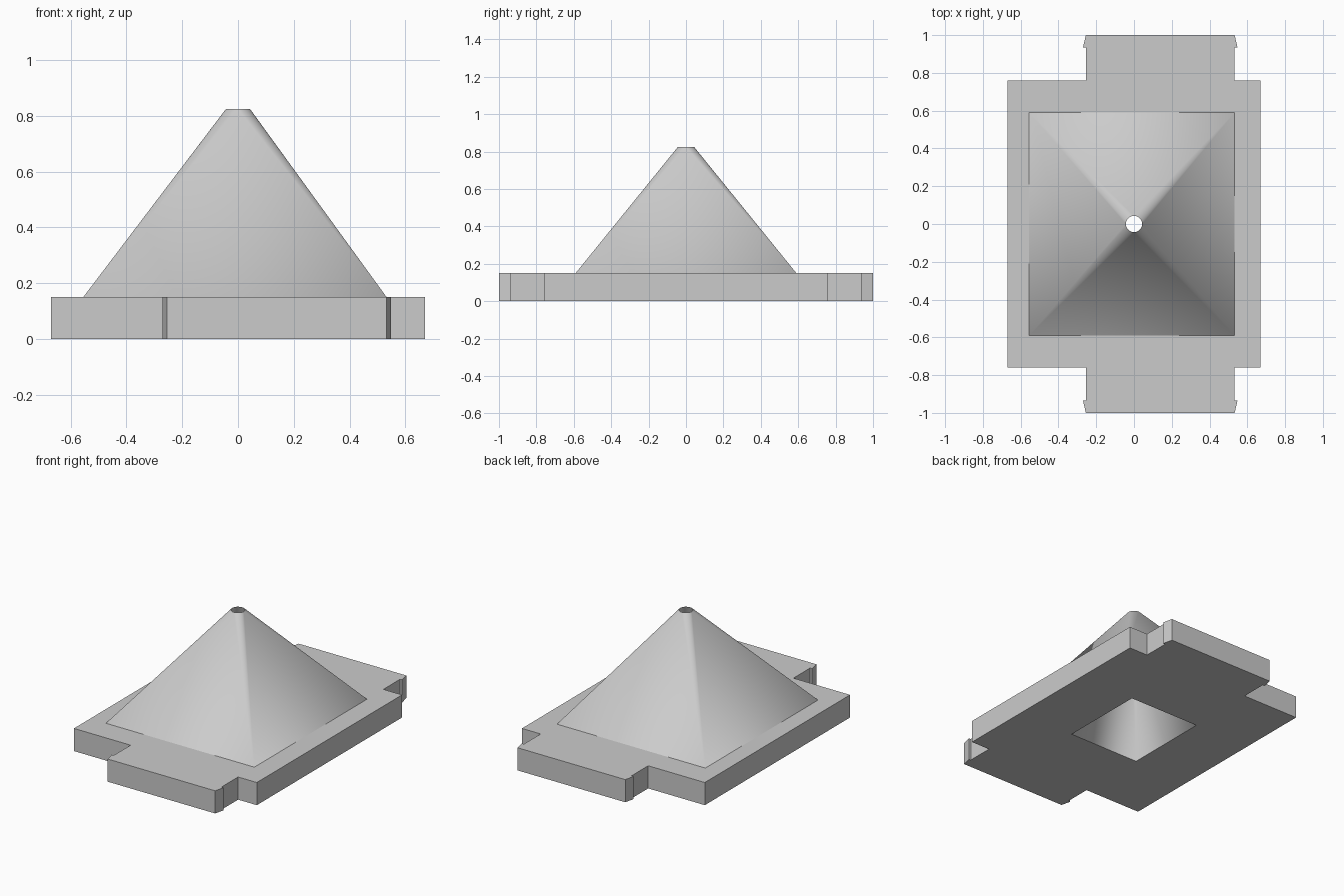
import bpy, bmesh, math

cube = bpy.data.objects.get("Cube")
if cube:
    bpy.data.objects.remove(cube, do_unlink=True)

PLATE_TOP, RIM_Z, RIM_R = 0.15, 0.825, 0.043
ARC = 10  # rim segments per quarter

grey = bpy.data.materials.new("light grey")
grey.use_nodes = True
colour = (0.6, 0.6, 0.6, 1)
grey.diffuse_color = colour
grey.node_tree.nodes["Principled BSDF"].inputs["Base Color"].default_value = colour

bm = bmesh.new()


def loop(points, z):
    """Closed ring of vertices and edges."""
    verts = [bm.verts.new((x, y, z)) for x, y in points]
    edges = [bm.edges.new((v, verts[(i + 1) % len(verts)])) for i, v in enumerate(verts)]
    return verts, edges


def rectangle(x0, x1, y):
    return [(x1, y), (x0, y), (x0, -y), (x1, -y)]


def loft(corners, rim):
    """Rectangle to circle: a fan at each corner, a flat triangle on each side."""
    n = len(rim)
    for k, corner in enumerate(corners):
        for i in range(k * ARC, (k + 1) * ARC):
            bm.faces.new((corner, rim[(i + 1) % n], rim[i]))
        bm.faces.new((corner, corners[(k + 1) % 4], rim[(k + 1) * ARC % n]))


# Plate outline: front half with a barbed tab, mirrored to the back
front = [(-0.67, -0.76), (-0.255, -0.76), (-0.255, -0.935), (-0.27, -0.935),
         (-0.255, -1), (0.533, -1), (0.548, -0.935), (0.533, -0.935),
         (0.533, -0.76), (0.67, -0.76)]
outline = front + [(x, -y) for x, y in reversed(front)]
low, low_edges = loop(outline, 0)
high, high_edges = loop(outline, PLATE_TOP)
for i in range(len(outline)):
    j = (i + 1) % len(outline)
    bm.faces.new((low[i], low[j], high[j], high[i]))

# Pyramid foot on top, funnel mouth underneath, shared round rim
foot, foot_edges = loop(rectangle(-0.555, 0.533, 0.59), PLATE_TOP)
mouth, mouth_edges = loop(rectangle(-0.26, 0.26, 0.29), 0)
angles = [math.tau * i / (4 * ARC) for i in range(4 * ARC)]
rim, _ = loop([(RIM_R * math.cos(a), RIM_R * math.sin(a)) for a in angles], RIM_Z)
loft(foot, rim)
loft(mouth, rim)

# Plate faces around the openings
bmesh.ops.triangle_fill(bm, edges=high_edges + foot_edges, use_beauty=True, normal=(0, 0, 1))
bmesh.ops.triangle_fill(bm, edges=low_edges + mouth_edges, use_beauty=True, normal=(0, 0, -1))
bmesh.ops.recalc_face_normals(bm, faces=bm.faces[:])

mesh = bpy.data.meshes.new("funnel_plate")
bm.to_mesh(mesh)
bm.free()
mesh.materials.append(grey)
body = bpy.data.objects.new("funnel_plate", mesh)
bpy.context.collection.objects.link(body)

# Smooth the rounded corners, keep the plate edges sharp
bpy.ops.object.select_all(action='DESELECT')
body.select_set(True)
bpy.context.view_layer.objects.active = body
bpy.ops.object.shade_smooth_by_angle(angle=math.radians(20))
weighted = body.modifiers.new("flat_sides", 'WEIGHTED_NORMAL')
weighted.keep_sharp = True
